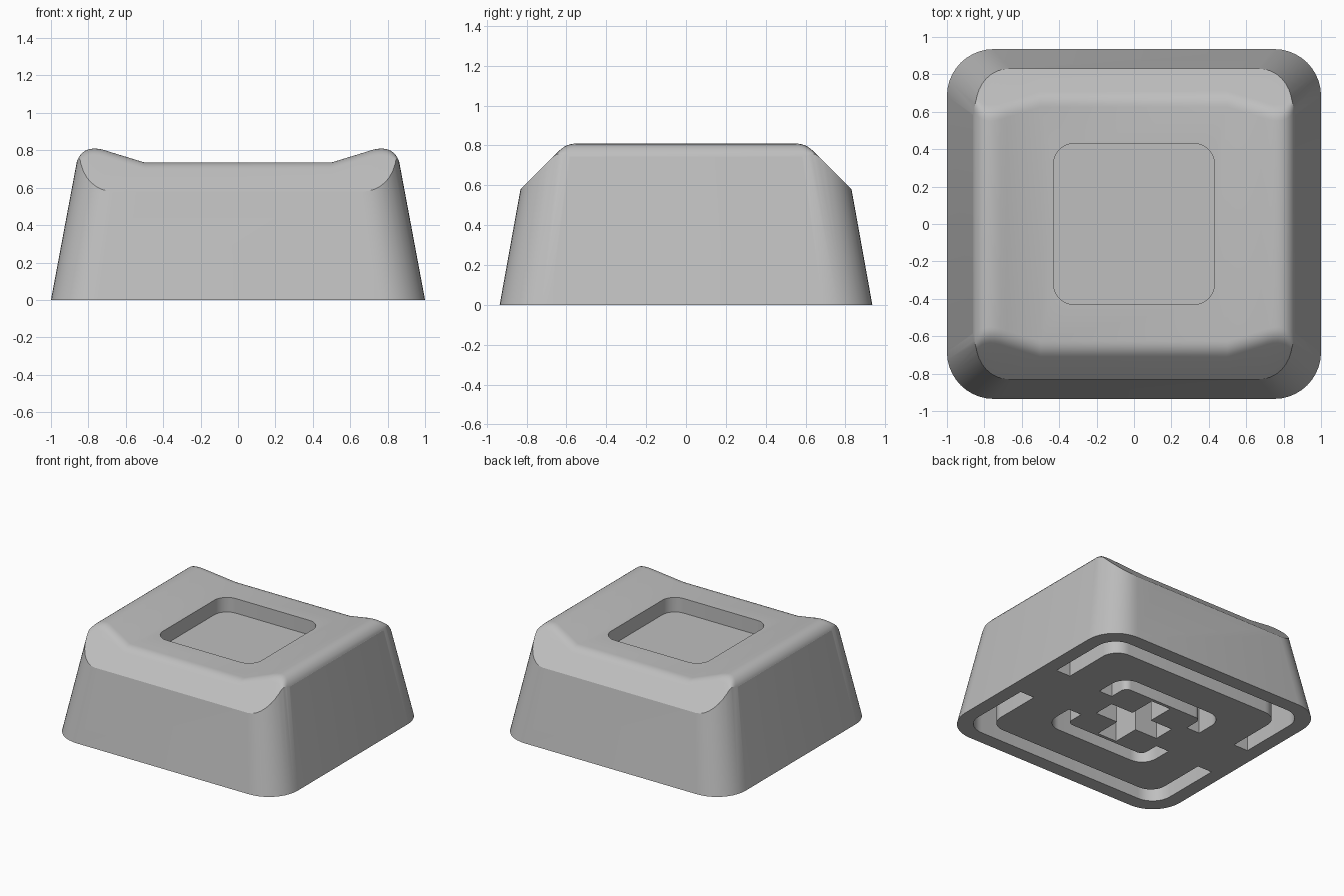
import bpy, bmesh, math

old = bpy.data.objects.get("Cube")
if old:
    bpy.data.objects.remove(old, do_unlink=True)

grey = bpy.data.materials.new("plain_grey")
grey.use_nodes = True
colour = (0.52, 0.52, 0.52, 1)
grey.diffuse_color = colour
grey.node_tree.nodes["Principled BSDF"].inputs["Base Color"].default_value = colour


def rounded_rect(hx, hy, r, n=10):
    """Counter-clockwise outline, starting at the +x +y corner."""
    pts = []
    for k, (sx, sy) in enumerate([(1, 1), (-1, 1), (-1, -1), (1, -1)]):
        for i in range(n + 1):
            a = math.pi / 2 * (k + i / n)
            pts.append((sx * (hx - r) + r * math.cos(a), sy * (hy - r) + r * math.sin(a)))
    return pts


def loft(name, sections):
    """Closed solid through matching loops of 3D points."""
    bm = bmesh.new()
    loops = [[bm.verts.new(p) for p in s] for s in sections]
    for a, b in zip(loops, loops[1:]):
        for i in range(len(a)):
            j = (i + 1) % len(a)
            bm.faces.new((a[i], a[j], b[j], b[i]))
    bm.faces.new(loops[0][::-1])
    bm.faces.new(loops[-1])
    bmesh.ops.recalc_face_normals(bm, faces=bm.faces)
    mesh = bpy.data.meshes.new(name)
    bm.to_mesh(mesh)
    bm.free()
    mesh.materials.append(grey)
    ob = bpy.data.objects.new(name, mesh)
    bpy.context.collection.objects.link(ob)
    return ob


def prism(name, outline, z0, z1):
    return loft(name, [[(x, y, z) for x, y in outline] for z in (z0, z1)])


def combine(ob, cutter, operation):
    """Apply one boolean and discard the cutter."""
    cutter.hide_render = True
    mod = ob.modifiers.new("cut", "BOOLEAN")
    mod.operation, mod.solver, mod.object = operation, "EXACT", cutter
    bpy.context.view_layer.update()
    result = bpy.data.meshes.new_from_object(ob.evaluated_get(bpy.context.evaluated_depsgraph_get()))
    ob.modifiers.clear()
    ob.data = result
    bpy.data.objects.remove(cutter, do_unlink=True)


# Tapered body with rounded corners
def body_section(z):
    return [(x, y, z) for x, y in rounded_rect(1 - 0.187 * z, 0.935 - 0.18 * z, 0.25 - 0.04 * z)]


cap = loft("key_cap", [body_section(0), body_section(0.95)])

# Crown: dished across the width, with chamfered and rounded front and back
ridge = [(0.5, 0.735)]
start, control, end = (0.68, 0.79), (0.82, 0.845), (0.86, 0.745)
for i in range(9):
    t = i / 8
    ridge.append(tuple((1 - t) ** 2 * a + 2 * t * (1 - t) * b + t * t * c
                       for a, b, c in zip(start, control, end)))
ridge.append((1.1, 0.4))
stations = [(-x, h) for x, h in reversed(ridge)] + ridge


def crown_section(x, h):
    edge, t = 1.41 - h, 0.05
    half = [(1.51, -0.1)]
    for i in range(7):
        s = i / 6
        # Curve from the chamfer up onto the top
        half.append((edge + t * ((1 - s) ** 2 * 0.7 - s * s), h - t * 0.7 * (1 - s) ** 2))
    return [(x, y, z) for y, z in half] + [(x, -y, z) for y, z in reversed(half)]


combine(cap, loft("crown_cutter", [crown_section(x, h) for x, h in stations]), "INTERSECT")

# Square pocket in the top
combine(cap, prism("pocket_cutter", rounded_rect(0.43, 0.43, 0.11), 0.62, 1), "DIFFERENCE")


# Two ring grooves underneath, each bridged on the left and right
def half_ring(outer, inner, gap, side):
    out = rounded_rect(*outer)
    inn = rounded_rect(*inner)
    half = len(out) // 2
    pts = [(outer[0], gap)] + out[:half] + [(-outer[0], gap), (-inner[0], gap)]
    pts += inn[:half][::-1] + [(inner[0], gap)]
    return [(x, side * y) for x, y in pts]


grooves = [((0.89, 0.825, 0.16), (0.765, 0.7, 0.13), 0.2),
           ((0.465, 0.44, 0.13), (0.35, 0.325, 0.05), 0.17)]
for outer, inner, gap in grooves:
    for side in (1, -1):
        combine(cap, prism("groove_cutter", half_ring(outer, inner, gap, side), -0.1, 0.35), "DIFFERENCE")

# Cross-shaped stem socket
w, ax, ay = 0.085, 0.28, 0.3
quarter = [(ax, w), (w, w), (w, ay)]
cross = quarter + [(-x, y) for x, y in quarter[::-1]]
cross += [(-x, -y) for x, y in cross]
combine(cap, prism("socket_cutter", cross, -0.1, 0.4), "DIFFERENCE")

# Smooth rounded areas, keep real edges crisp
bpy.ops.object.select_all(action="DESELECT")
cap.select_set(True)
bpy.context.view_layer.objects.active = cap
bpy.ops.object.shade_smooth_by_angle(angle=math.radians(20))
